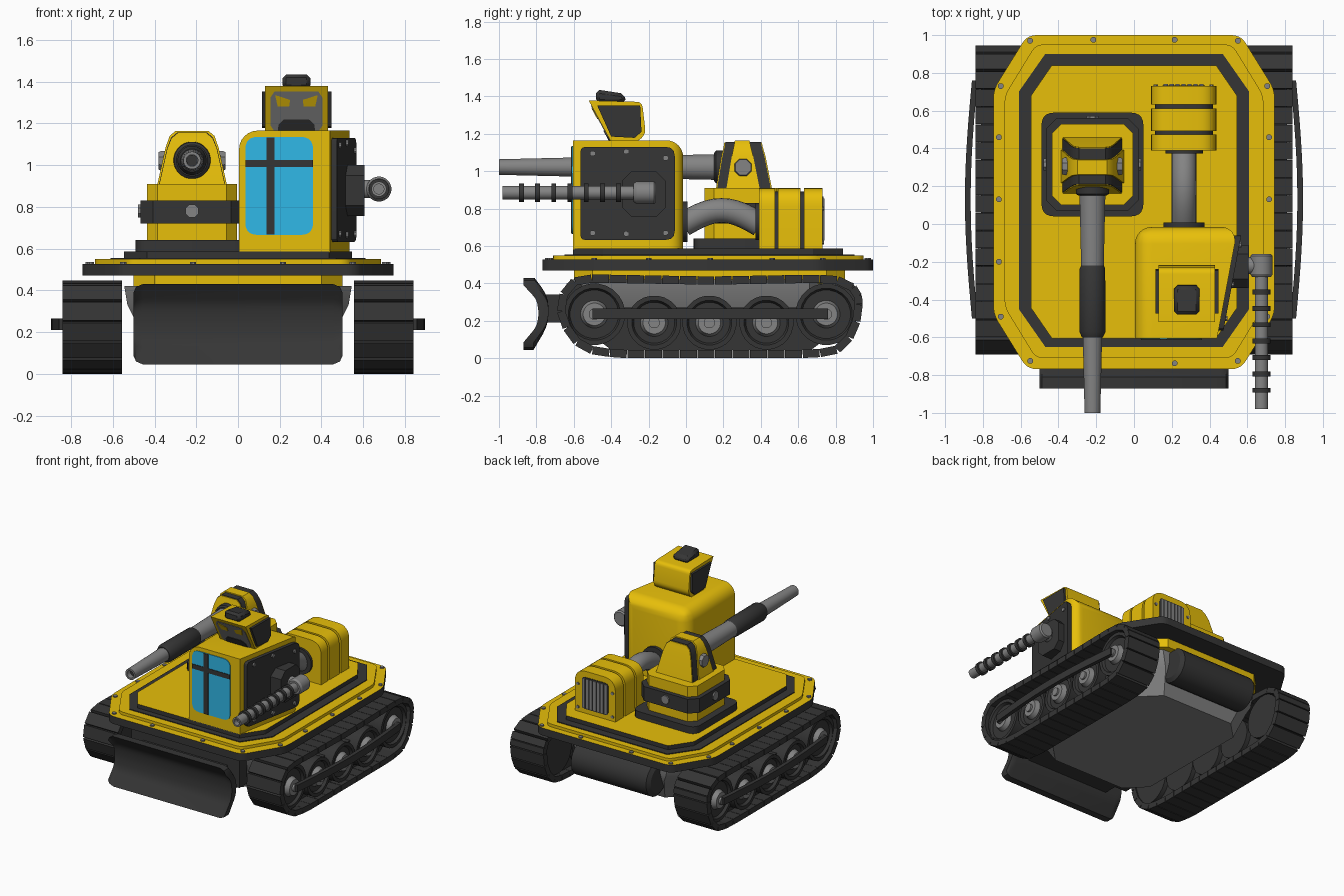
import bpy, bmesh, math
from mathutils import Vector

if "Cube" in bpy.data.objects:
    bpy.data.objects.remove(bpy.data.objects["Cube"])


def material(name, rgb):
    m = bpy.data.materials.new(name)
    m.diffuse_color = (*rgb, 1)
    m.use_nodes = True
    m.node_tree.nodes["Principled BSDF"].inputs["Base Color"].default_value = m.diffuse_color
    return m


YEL = material("yellow paint", (0.80, 0.52, 0.003))
DARK = material("dark metal", (0.036, 0.036, 0.036))
GREY = material("grey metal", (0.23, 0.23, 0.23))
BLUE = material("window blue", (0.03, 0.48, 0.80))


def at(axis, t, u, v):
    return {"x": (t, u, v), "y": (u, t, v), "z": (u, v, t)}[axis]


def finish(name, bm, mats, rule=None, mirror=False):
    bmesh.ops.recalc_face_normals(bm, faces=bm.faces)
    bm.normal_update()
    if rule:
        for f in bm.faces:
            f.material_index = rule(f)
    me = bpy.data.meshes.new(name)
    bm.to_mesh(me)
    bm.free()
    for m in mats:
        me.materials.append(m)
    ob = bpy.data.objects.new(name, me)
    bpy.context.collection.objects.link(ob)
    if mirror:
        ob.modifiers.new("mirror", "MIRROR")
    return ob


def add_loft(bm, rings):
    rows = [[bm.verts.new(p) for p in r] for r in rings]
    for a, b in zip(rows, rows[1:]):
        for i in range(len(a)):
            j = (i + 1) % len(a)
            bm.faces.new((a[i], a[j], b[j], b[i]))
    bm.faces.new(rows[0])
    bm.faces.new(rows[-1])


def loft(name, rings, mat, **kw):
    bm = bmesh.new()
    add_loft(bm, rings)
    return finish(name, bm, mat if isinstance(mat, list) else [mat], **kw)


def prism(name, axis, pts, a, b, mat, **kw):
    return loft(name, [[at(axis, t, u, v) for u, v in pts] for t in (a, b)], mat, **kw)


def lathe(name, axis, c, profile, mat, n=24, **kw):
    ang = [2 * math.pi * (i + 0.5) / n for i in range(n)]
    return loft(name, [[at(axis, t, c[0] + r * math.cos(k), c[1] + r * math.sin(k)) for k in ang]
                       for t, r in profile], mat, **kw)


def rect(u0, u1, v0, v1):
    return [(u0, v0), (u1, v0), (u1, v1), (u0, v1)]


def rounded(pts, radii, n=5):
    out = []
    for i, p in enumerate(pts):
        r = radii[i] if isinstance(radii, list) else radii
        p = Vector(p)
        if r == 0:
            out.append(tuple(p))
            continue
        a = p + (Vector(pts[i - 1]) - p).normalized() * r
        b = p + (Vector(pts[(i + 1) % len(pts)]) - p).normalized() * r
        for k in range(n + 1):
            t = k / n
            out.append(tuple(a * (1 - t) ** 2 + p * 2 * t * (1 - t) + b * t * t))
    return out


def octagon(x0, x1, y0, y1, cx, cy):
    return [(x0 + cx, y0), (x1 - cx, y0), (x1, y0 + cy), (x1, y1 - cy),
            (x1 - cx, y1), (x0 + cx, y1), (x0, y1 - cy), (x0, y0 + cy)]


def stack(name, levels, mat, **kw):
    return loft(name, [[(u, v, z) for u, v in rect(*r)] for z, *r in levels], mat, **kw)


top_only = lambda f: 1 if f.normal.z > 0.9 else 0

# ---- deck: dark slab with yellow top, yellow step, dark band, raised centre
prism("deck_slab", "z", rounded(octagon(-.745, .745, -.768, 1, .18, .29), .05), .47, .527, [DARK, YEL], rule=top_only)
prism("deck_step", "z", rounded(octagon(-.685, .685, -.71, .95, .165, .27), .04), .527, .549, YEL)
prism("deck_band", "z", octagon(-.61, .61, -.65, .9, .14, .2), .549, .555, DARK)
prism("deck_centre", "z", octagon(-.545, .545, -.605, .84, .11, .16), .549, .586, [DARK, YEL], rule=top_only)
bolts = [(.55, .97), (.215, .975), (.705, .73), (.715, .46), (.715, .13), (.715, -.2), (.705, -.49), (.55, -.725), (.215, -.738)]
for b in bolts:
    lathe("deck_bolt", "z", b, [(.52, .016), (.536, .016)], GREY, 8, mirror=True)

# ---- hull
prism("upper_hull", "z", octagon(-.5, .5, -.6, .85, .1, .1), .40, .47, YEL)
loft("lower_hull", [[(u, v, z) for u, v in octagon(-w, w, y0, y1, .14, .14)] for z, w, y0, y1 in
                    ((.10, .45, -.5, .70), (.27, .5, -.6, .78), (.33, .53, -.62, .8), (.42, .545, -.62, .8))], GREY)
lathe("rear_drum", "x", (.815, .29), [(-.34, .10), (-.32, .13), (.32, .13), (.34, .10)], DARK)

# ---- dozer blade and bracket
blade = rounded([(-.87, .43), (-.81, .43), (-.735, .33), (-.735, .18), (-.815, .045), (-.87, .045),
                 (-.80, .15), (-.785, .24), (-.80, .335)], [0, 0, .06, .06, 0, 0, .03, .05, .03], 3)
loft("blade", [[(x, y, .2375 + (z - .2375) * s) for y, z in blade] for x, s in
               ((-.5, .8), (-.488, .93), (-.455, 1), (.455, 1), (.488, .93), (.5, .8))], DARK)
prism("blade_bracket", "x", rect(-.76, -.52, .19, .34), -.36, .36, DARK)
prism("front_plate", "x", rect(-.64, -.55, .19, .40), -.46, .46, DARK)

# ---- tracks: pads spaced evenly round a closed path
path = rounded([(-.69, .25), (-.62, .425), (-.45, .425), (.13, .415), (.72, .425), (.90, .41), (.94, .25),
                (.84, .035), (.62, .022), (-.36, .022), (-.57, .05)],
               [.1, .09, .05, .05, .05, .1, .11, .1, .06, .06, .1], 6)
path = [Vector(p) for p in path] + [Vector(path[0])]
total = sum((b - a).length for a, b in zip(path, path[1:]))


def along(d):
    for a, b in zip(path, path[1:]):
        seg = (b - a).length
        if d <= seg:
            return a + (b - a) * (d / max(seg, 1e-6))
        d -= seg
    return path[-1].copy()


bm = bmesh.new()
N = 40
for i in range(N):
    a, b = along(total * i / N), along(total * (i + .965) / N)
    nrm = Vector((-(b - a).y, (b - a).x)).normalized() * .022
    quad = [a + nrm, b + nrm, b - nrm, a - nrm]
    add_loft(bm, [[(x, p.x, p.y) for p in quad] for x in (.555, .84)])
finish("track_pads", bm, [DARK], mirror=True)
prism("track_core", "x", octagon(-.52, .79, .045, .27, .12, .09), .6, .74, DARK, mirror=True)
for y, z, r in [(-.49, .235, .165), (.75, .235, .165), (-.17, .19, .145), (.125, .19, .145), (.43, .19, .145)]:
    lathe("wheel", "x", (y, z), [(.565, r), (.81, r), (.81, r - .025), (.79, r - .035), (.79, .05)], DARK, mirror=True)
    lathe("wheel_hub", "x", (y, z), [(.78, .078), (.80, .07), (.825, .06), (.825, .03), (.84, .03)], GREY, mirror=True)
arc = [(-.5 + 1.26 * k / 12, .858 + .037 * math.sin(math.pi * k / 12)) for k in range(13)]
prism("side_bar", "z", [(x, y) for y, x in arc] + [(x - .03, y) for y, x in reversed(arc)], .21, .265, DARK, mirror=True)

# ---- main gun turret
cx, cy = -.22, .315


def turret_layer(name, h, c, z0, z1, mat):
    prism(name, "z", octagon(cx - h, cx + h, cy - h, cy + h, c, c), z0, z1, mat)


prism("turret_base", "z", rounded(rect(cx - .27, cx + .27, cy - .275, cy + .275), .07), .58, .64, DARK)
turret_layer("turret_body", .215, .05, .64, .91, YEL)
turret_layer("turret_band", .247, .06, .72, .83, DARK)
for dx, dy in ((1, 0), (-1, 0), (0, 1), (0, -1)):
    lathe("band_bolt", "x" if dx else "y", (cy, .78) if dx else (cx, .78),
          [((cx if dx else cy) + (dx + dy) * k, .034) for k in (.24, .258)], GREY, 8)


def mantlet(name, w, y0, y1, zt, mat):
    # tapered housing: w is added to half width, y0 and y1 are end offsets
    stack(name, [(z, cx - h - w, cx + h + w, .165 + s + y0, .455 - s * 1.2 - y1) for z, h, s in
                 ((.90, .16, 0), (1.08, .12, .03), (zt - .025, .1, .042), (zt, .07, .046))], mat)


mantlet("mantlet_frame", 0, 0, 0, 1.157, DARK)
mantlet("mantlet_faces", -.003, -.006, -.006, 1.153, YEL)
mantlet("mantlet_saddle", .008, .05, .06, 1.164, YEL)
lathe("mantlet_pin", "x", (.305, 1.02), [(cx - .16, .045), (cx - .15, .05), (cx + .15, .05), (cx + .16, .045)], GREY, 8)
gun = (cx, 1.022)
lathe("gun_collar", "y", gun, [(.23, .092), (.16, .088), (.15, .075)], DARK)
lathe("gun_barrel", "y", gun, [(.2, .07), (-.24, .06), (-.58, .052), (-1, .042), (-1, .028), (-.95, .028)], GREY)
lathe("gun_bore", "y", gun, [(-.94, .027), (-.96, .027)], DARK)
lathe("gun_sleeve", "y", gun, [(-.22, .06), (-.235, .068), (-.57, .07), (-.6, .056)], DARK)

# ---- cabin with rounded top and back, slanted right side
bm = bmesh.new()
plan = [(.005, -.605), (.44, -.605), (.55, -.015), (.005, -.015)]
add_loft(bm, [[(x, y, z) for x, y in plan] for z in (.58, 1.165)])
mid = lambda e: (e.verts[0].co + e.verts[1].co) / 2
soft = [e for e in bm.edges if mid(e).z > .6 and (mid(e).y > -.1 or (mid(e).x < .01 and mid(e).z > 1.1))]
bmesh.ops.bevel(bm, geom=soft, offset=.09, segments=6, profile=.5, affect="EDGES")
finish("cabin", bm, [YEL])
prism("window", "y", rounded(rect(.035, .36, .665, 1.135), .06), -.610, -.6, BLUE)
prism("window_post", "y", rect(.137, .175, .667, 1.133), -.614, -.608, DARK)
prism("window_rail", "y", rect(.036, .359, .99, 1.025), -.614, -.608, DARK)

# side plate and bolts follow the slant
side = lambda y: .44 + .11 * (y + .605) / .59
panel = rounded(rect(-.565, -.06, .632, 1.13), [.03, .05, .05, .03], 3)
loft("cabin_plate", [[(side(y) + o, y, z) for y, z in panel] for o in (-.02, .026)], DARK)
for y, z in [(-.50, .67), (-.50, 1.095), (-.32, 1.105), (-.11, 1.07), (-.32, .665), (-.11, .67)]:
    lathe("plate_bolt", "x", (y, z), [(side(y), .015), (side(y) + .036, .015)], GREY, 8)
prism("gun_plate", "x", octagon(-.34, -.11, .755, 1.0, .05, .05), .5, .607, DARK)

# ---- side gun
sg = (.675, .885)
lathe("side_gun_arm", "x", (-.22, .885), [(.6, .045), (.67, .045)], GREY, 16)
lathe("side_gun_mount", "y", sg, [(-.16, .05), (-.17, .06), (-.265, .06), (-.28, .05)], GREY)
lathe("side_gun_barrel", "y", sg, [(-.27, .036), (-.98, .036), (-.98, .024), (-.94, .024)], GREY)
for k in range(7):
    y = -.36 - .0867 * k
    lathe("side_gun_ring", "y", sg, [(y + .013, .049), (y - .013, .049)], DARK)

# ---- head on the cabin roof
head = rounded([(-.52, 1.378), (-.235, 1.37), (-.215, 1.20), (-.26, 1.155), (-.40, 1.155)], [0, .03, .03, .03, 0], 4)
prism("head", "x", head, .13, .43, YEL)
prism("head_side_panels", "x", [(-.475, 1.352), (-.245, 1.35), (-.238, 1.21), (-.275, 1.178), (-.40, 1.185)], .114, .448, DARK)
cap = prism("head_cap", "x", [(-.48, 1.365), (-.48, 1.437), (-.33, 1.414), (-.32, 1.365)], .213, .347, DARK)
cap.modifiers.new("soft_edges", "BEVEL").width = .018


def face_plate(name, pts, off, mat):
    front = lambda z: -.40 - .12 * (z - 1.155) / .223
    loft(name, [[(x, front(z) + o, z) for x, z in pts] for o in (-off, .004)], mat)


face_plate("face_panel", octagon(.155, .405, 1.16, 1.352, .02, .03), .004, GREY)
face_plate("face_jaw", [(.19, 1.163), (.37, 1.163), (.365, 1.195), (.34, 1.218), (.22, 1.218), (.195, 1.195)], .009, DARK)
for s in (-1, 1):
    face_plate("eye", [(.28 + s * .035, 1.28), (.28 + s * .09, 1.28), (.28 + s * .102, 1.335), (.28 + s * .03, 1.312)], .008, YEL)

# ---- engine pod with three ribs, rear grille and curved feed pipe
pod = lambda g: rounded(rect(.09 + g, .437 - g, .58, .91 - g), [0, 0, .1, .1], 6)
prism("engine_core", "y", pod(.02), .40, .73, DARK)
for y0, y1 in ((.39, .475), (.492, .612), (.632, .731)):
    prism("engine_rib", "y", pod(0), y0, y1, YEL)
prism("grille_back", "y", rounded(rect(.15, .375, .62, .865), .03), .725, .734, DARK)
for k in range(7):
    x = .168 + k * .0315
    prism("grille_slat", "y", rect(x - .011, x + .011, .63, .855), .73, .74, GREY)
for x in (.115, .41):
    for z in (.62, .80):
        lathe("engine_bolt", "y", (x, z), [(.725, .012), (.738, .012)], GREY, 8)
rings = []
for k in range(13):
    t = k / 12
    sl = math.atan(.075 * math.pi * math.cos(math.pi * t) / .40)
    c = (-.015 + .41 * t, .715 + .075 * math.sin(math.pi * t))
    rings.append([(.265 + .066 * math.cos(a), c[0] - .066 * math.sin(a) * math.sin(sl),
                   c[1] + .066 * math.sin(a) * math.cos(sl)) for a in [i * math.pi / 10 for i in range(20)]])
loft("feed_pipe", rings, GREY)
lathe("pipe_collar_front", "y", (.265, .73), [(-.03, .11), (.008, .11)], DARK)
lathe("pipe_collar_rear", "y", (.265, .73), [(.372, .1), (.4, .1)], DARK)

# ---- smooth round parts, keep hard edges
for ob in bpy.data.objects:
    ob.select_set(True)
    bpy.context.view_layer.objects.active = ob
bpy.ops.object.shade_smooth_by_angle(angle=math.radians(32))
